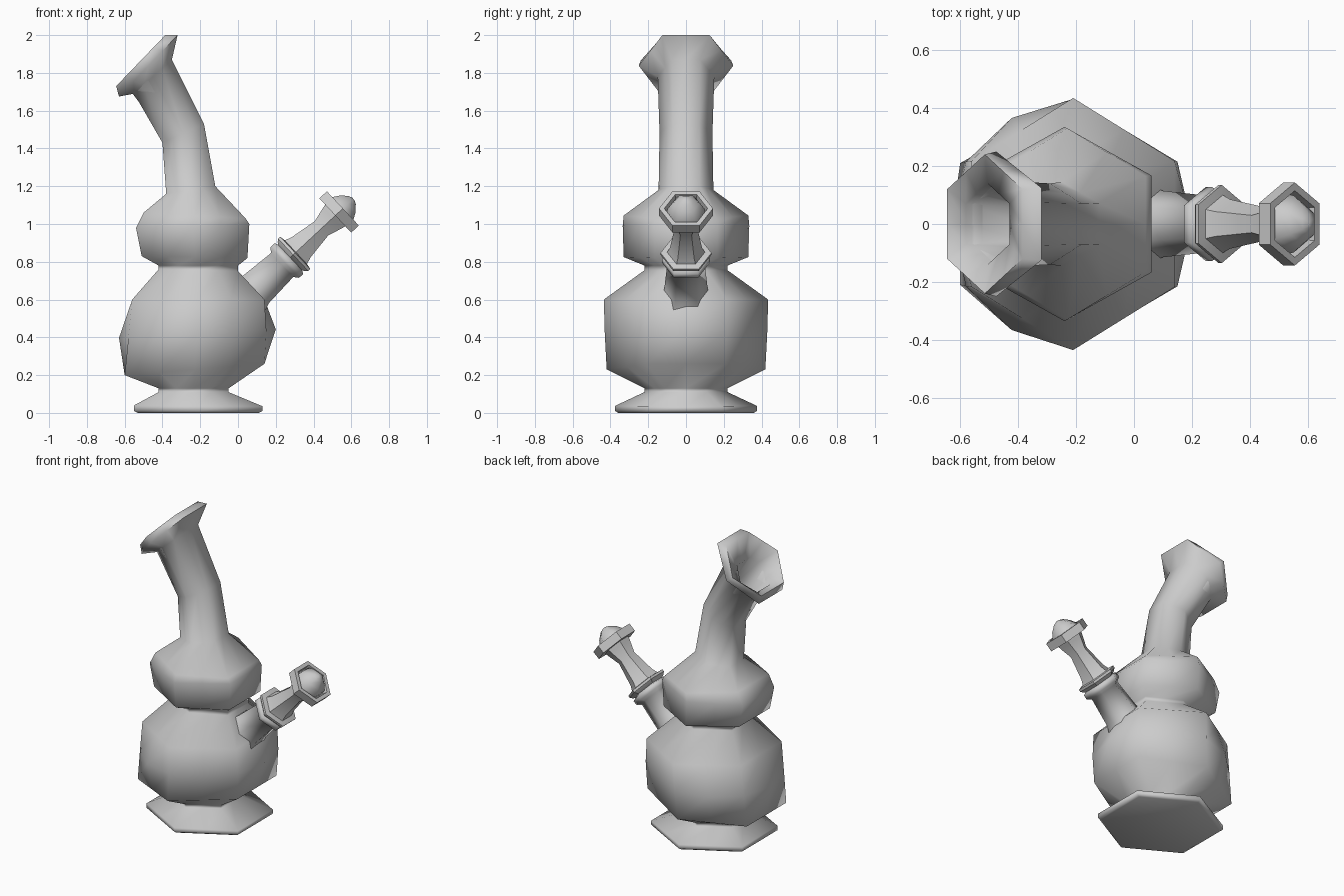
import bpy
import math
from mathutils import Vector

cube = bpy.data.objects.get("Cube")
if cube:
    bpy.data.objects.remove(cube, do_unlink=True)

grey = bpy.data.materials.new("plain_grey")
grey.use_nodes = True
grey.diffuse_color = (0.6, 0.6, 0.6, 1)
grey.node_tree.nodes["Principled BSDF"].inputs["Base Color"].default_value = (0.6, 0.6, 0.6, 1)


def loft(name, rings, smooth_angle):
    """Skin a list of equal rings and cap both ends."""
    n = len(rings[0])
    verts = [v for ring in rings for v in ring]
    faces = [(r * n + i, r * n + (i + 1) % n, (r + 1) * n + (i + 1) % n, (r + 1) * n + i)
             for r in range(len(rings) - 1) for i in range(n)]
    faces.append(tuple(reversed(range(n))))
    faces.append(tuple(range(len(verts) - n, len(verts))))
    mesh = bpy.data.meshes.new(name)
    mesh.from_pydata(verts, [], faces)
    mesh.materials.append(grey)
    obj = bpy.data.objects.new(name, mesh)
    bpy.context.collection.objects.link(obj)
    bpy.ops.object.select_all(action='DESELECT')
    obj.select_set(True)
    bpy.context.view_layer.objects.active = obj
    bpy.ops.object.shade_smooth_by_angle(angle=math.radians(smooth_angle))
    return obj


def slanted_hexagon(left, right, half_depth, bulge=0):
    """Hexagon with edge midpoints, leaning from a left to a right (x, z) point."""
    a = Vector((left[0], 0, left[1]))
    b = Vector((right[0], 0, right[1]))
    centre, half = (a + b) / 2, (b - a) / 2
    depth = Vector((0, half_depth, 0))
    corners = [centre + half * sx + depth * sy for sx, sy in
               ((1, -.5), (1, .5), (0, 1), (-1, .5), (-1, -.5), (0, -1))]
    ring = []
    for i, c in enumerate(corners):
        mid = (c + corners[(i + 1) % 6]) / 2
        if i in (0, 2, 3, 4):
            mid += (mid - centre).normalized() * bulge
        ring += [c, mid]
    return ring


# Foot, two bulbs, bent neck and flared mouth with a hollow
profile = [
    ((-.53, 0), (.11, 0), .36),
    ((-.55, .01), (.13, .01), .375),
    ((-.55, .04), (.13, .035), .375),
    ((-.42, .11), (-.05, .11), .22),
    ((-.42, .13), (-.05, .13), .22),
    ((-.60, .20), (.14, .26), .42),
    ((-.58, .40), (.15, .44), .43, .05),
    ((-.56, .60), (.14, .60), .435),
    ((-.42, .76), (.0, .75), .22),
    ((-.42, .78), (.0, .78), .22),
    ((-.51, .83), (.05, .82), .33),
    ((-.54, .98), (.06, 1.0), .335),
    ((-.50, 1.06), (.04, 1.03), .33),
    ((-.38, 1.16), (-.12, 1.20), .145),
    ((-.40, 1.43), (-.18, 1.53), .14),
    ((-.55, 1.69), (-.35, 1.87), .15),
    ((-.63, 1.675), (-.32, 2.0), .25),
    ((-.645, 1.73), (-.385, 2.0), .24),
    ((-.58, 1.72), (-.43, 1.86), .14),
    ((-.38, 1.45), (-.21, 1.53), .11),
]
loft("body", [slanted_hexagon(*row) for row in profile], 80)

# Side arm pieces share one tilted axis
axis = Vector((.73, 0, .68)).normalized()
side = Vector((axis.z, 0, -axis.x))
origin = Vector((.515, 0, 1.045))


def arm_part(name, rows, smooth_angle):
    rings = []
    for along, radius in rows:
        ring = []
        for k in range(6):
            t = math.radians(30 + 60 * k)
            ring.append(origin + axis * along + radius * (
                side * math.cos(t) + Vector((0, 1, 0)) * math.sin(t)))
        rings.append(ring)
    return loft(name, rings, smooth_angle)


# Side spout with its rounded collar
arm_part("side_spout", [(-.74, .19), (-.66, .15), (-.57, .115), (-.385, .10), (-.365, .128),
                        (-.335, .128), (-.32, .09)], 85)
# Removable bowl: flange, waisted body, hexagonal rim with recess
arm_part("bowl", [(-.34, .08), (-.32, .12), (-.305, .135), (-.29, .135), (-.285, .10),
                  (-.25, .085), (-.10, .06), (-.02, .085), (0, .09), (0, .143), (.055, .143),
                  (.055, .115), (.02, .11)], 25)
# Domed filling in the rim
arm_part("bowl_dome", [(.01, .105), (.05, .098), (.09, .07), (.12, .035), (.13, .01)], 80)
